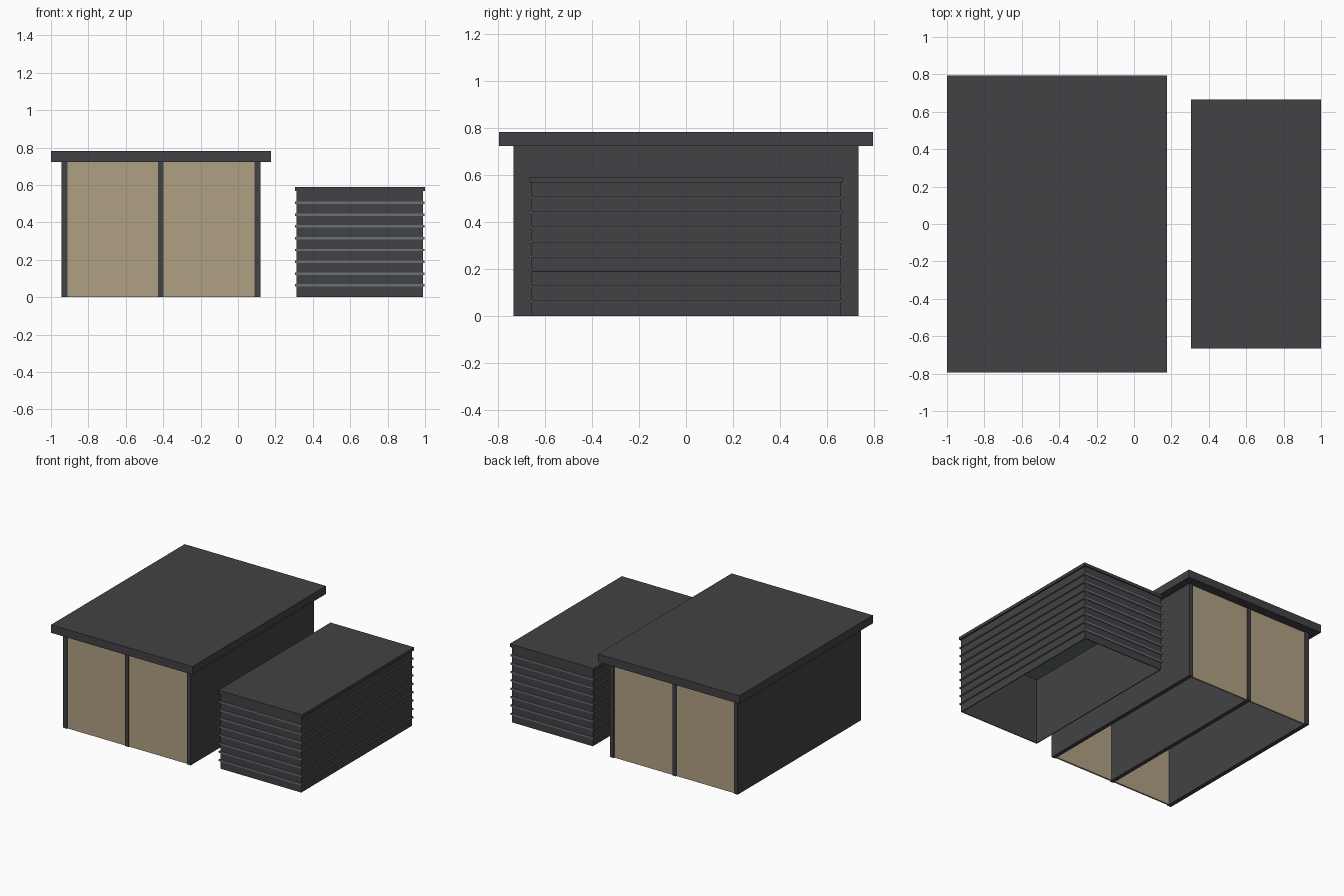
import bpy
import bmesh

cube = bpy.data.objects.get("Cube")
if cube:
    bpy.data.objects.remove(cube, do_unlink=True)


def material(name, rgb):
    m = bpy.data.materials.new(name)
    m.use_nodes = True
    m.diffuse_color = (*rgb, 1)
    bsdf = m.node_tree.nodes["Principled BSDF"]
    bsdf.inputs["Base Color"].default_value = (*rgb, 1)
    bsdf.inputs["Roughness"].default_value = 0.8
    return m


CHARCOAL = material("charcoal", (0.055, 0.053, 0.060))
TAN = material("tan_panel", (0.434, 0.352, 0.223))
GREY = material("slate_grey", (0.14, 0.165, 0.175))


def box(name, mat, x, y, z):
    """Axis-aligned box from (low, high) pairs."""
    bm = bmesh.new()
    bmesh.ops.create_cube(bm, size=1)
    for v in bm.verts:
        v.co = [pair[0] if c < 0 else pair[1] for c, pair in zip(v.co, (x, y, z))]
    mesh = bpy.data.meshes.new(name)
    bm.to_mesh(mesh)
    bm.free()
    mesh.materials.append(mat)
    obj = bpy.data.objects.new(name, mesh)
    bpy.context.collection.objects.link(obj)
    return obj


def front_and_back(name, mat, x, inner, outer, z):
    box("front_" + name, mat, x, (-outer, -inner), z)
    box("back_" + name, mat, x, (inner, outer), z)


# Large shelter: flat overhanging roof on three long walls
WALL_TOP = 0.722
box("shelter_roof", CHARCOAL, (-1, 0.176), (-0.794, 0.794), (WALL_TOP, 0.782))
walls = {"right_wall": (-0.943, -0.911),
         "partition": (-0.429, -0.399),
         "left_wall": (0.089, 0.119)}
for name, x in walls.items():
    box("shelter_" + name, CHARCOAL, x, (-0.733, 0.733), (0, WALL_TOP))

# Tan panels closing both ends of each bay
edges = list(walls.values())
for i, (a, b) in enumerate(zip(edges, edges[1:])):
    front_and_back(f"panel_{i + 1}", TAN, (a[1], b[0]), 0.712, 0.725, (0, WALL_TOP))

# Small shed: thin open-bottomed walls under a flat lid
X0, X1, Y, LID = 0.314, 0.988, 0.659, 0.567
T = 0.006
box("shed_lid", CHARCOAL, (0.304, 1), (-0.666, 0.666), (LID, 0.59))
front_and_back("shed_wall", CHARCOAL, (X0, X1), Y - T, Y, (0, LID))
box("shed_right_wall", CHARCOAL, (X0, X0 + T), (-Y + T, Y - T), (0, LID))
box("shed_left_wall", CHARCOAL, (X1 - T, X1), (-Y + T, Y - T), (0, LID))

# Cladding strips around the shed, thinner along the sides
OUT = 0.009
for i in range(1, 9):
    z = 0.063 * i
    front_and_back(f"strip_{i}", GREY, (X0 - OUT, X1 + OUT), Y, Y + 0.006,
                   (z - 0.0065, z + 0.0065))
    thin = (z - 0.003, z + 0.003)
    box(f"right_strip_{i}", GREY, (X0 - OUT, X0), (-Y, Y), thin)
    box(f"left_strip_{i}", GREY, (X1, X1 + OUT), (-Y, Y), thin)

# Ceiling board inside the shed
box("shed_ceiling", GREY, (X0 + T, X1 - T), (-Y + T, Y - T), (0.498, 0.511))
